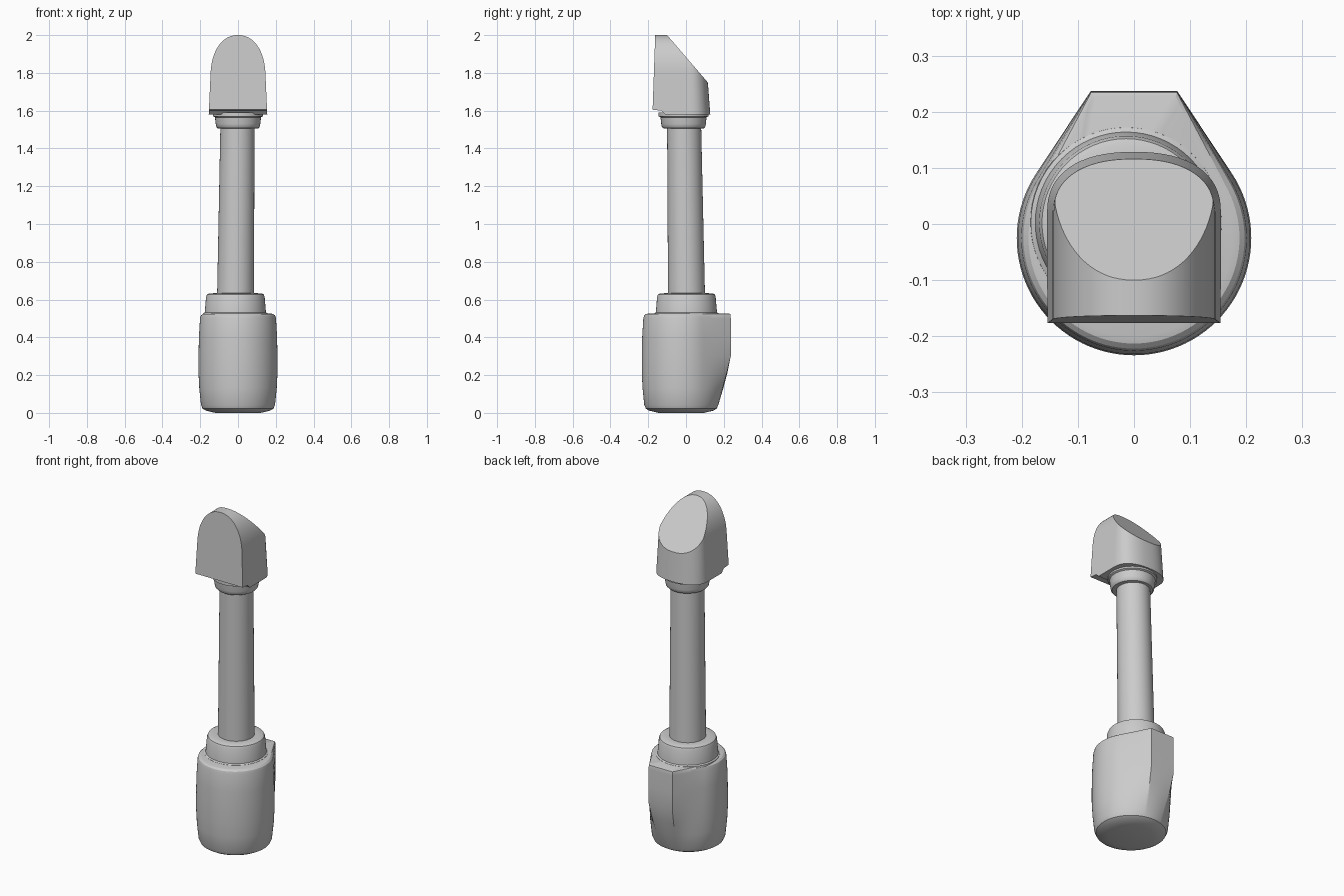
import bpy, bmesh, math
from mathutils import Vector

cube = bpy.data.objects.get("Cube")
if cube:
    bpy.data.objects.remove(cube, do_unlink=True)

GREY = (0.6, 0.6, 0.6, 1)
grey = bpy.data.materials.new("light grey")
grey.use_nodes = True
grey.diffuse_color = GREY
grey.node_tree.nodes["Principled BSDF"].inputs["Base Color"].default_value = GREY


def loft(name, rings, angle=30, cut=None):
    """Skin a stack of equal-length rings, cap both ends, optionally slice by a plane."""
    bm = bmesh.new()
    rows = [[bm.verts.new(p) for p in ring] for ring in rings]
    n = len(rows[0])
    for low, high in zip(rows, rows[1:]):
        for i in range(n):
            j = (i + 1) % n
            bm.faces.new((low[i], low[j], high[j], high[i]))
    bm.faces.new(rows[0][::-1])
    bm.faces.new(rows[-1])
    if cut:
        bmesh.ops.bisect_plane(bm, geom=bm.verts[:] + bm.edges[:] + bm.faces[:],
                               plane_co=cut[0], plane_no=cut[1], clear_outer=True)
        bmesh.ops.holes_fill(bm, edges=[e for e in bm.edges if e.is_boundary])
    bmesh.ops.remove_doubles(bm, verts=bm.verts[:], dist=0.0002)
    bmesh.ops.recalc_face_normals(bm, faces=bm.faces[:])
    mesh = bpy.data.meshes.new(name)
    bm.to_mesh(mesh)
    bm.free()
    mesh.materials.append(grey)
    obj = bpy.data.objects.new(name, mesh)
    bpy.context.collection.objects.link(obj)
    bpy.ops.object.select_all(action='DESELECT')
    obj.select_set(True)
    bpy.context.view_layer.objects.active = obj
    bpy.ops.object.shade_smooth_by_angle(angle=math.radians(angle))
    return obj


def circle(x, y, z, r, n=64):
    return [(x + r * math.cos(2 * math.pi * i / n),
             y + r * math.sin(2 * math.pi * i / n), z) for i in range(n)]


# Base: round body that swells into a flat-ended wedge at the back
BASE_Y = -0.025
ANGLES = sorted([2 * math.pi * i / 96 for i in range(96)]
                + [math.atan2(0.262, s * 0.077) for s in (1, -1)])


def base_ring(z, r, wedge):
    corner = Vector((0.077, 0.262))
    # tangent from the wedge corner to the round body
    lean = corner.angle(Vector((1, 0))) - math.acos(r / corner.length)
    ring = []
    for a in ANGLES:
        c, s = abs(math.cos(a)), math.sin(a)
        radius = r
        if s > 0 and a_between(a, lean):
            side = r / max(math.cos(math.atan2(s, c) - lean), 0.01)
            radius = max(r, min(side, corner.y / s))
        radius = r + (radius - r) * wedge
        ring.append((radius * math.cos(a), BASE_Y + radius * math.sin(a), z))
    return ring


def a_between(a, lean):
    return lean < a < math.pi - lean


base_profile = [(0, 0.12, 0), (0.012, 0.17, 0), (0.022, 0.187, 0), (0.042, 0.196, 0),
                (0.13, 0.205, 0.3), (0.21, 0.209, 0.65), (0.3, 0.209, 1), (0.4, 0.207, 1),
                (0.5, 0.201, 1), (0.515, 0.197, 0.99), (0.523, 0.188, 0.97),
                (0.526, 0.175, 0.9)]
loft("base", [base_ring(*p) for p in base_profile], 25)

# Lower collar, slim leaning stem and upper collar
loft("lower_collar", [circle(-0.014, 0.002, z, r) for z, r in
     [(0.51, 0.172), (0.527, 0.17), (0.532, 0.162), (0.615, 0.155),
      (0.627, 0.15), (0.632, 0.14), (0.634, 0.11)]], 40)
loft("stem", [circle(-0.013, 0.003, 0.6, 0.098), circle(-0.003, -0.01, 1.53, 0.09)])
loft("upper_collar", [circle(0, -0.013, z, r) for z, r in
     [(1.505, 0.09), (1.507, 0.108), (1.515, 0.115), (1.53, 0.118),
      (1.565, 0.122), (1.57, 0.132), (1.59, 0.132)]], 40)


# Head: flat front, rounded back, arched top, sliced by a slope at the back
def head_ring(z, front=None):
    t = (z - 1.6) / 0.4
    half, back = 0.154 - 0.018 * t, 0.127 - 0.03 * t
    front = -0.177 + 0.014 * t if front is None else front
    arch = half * max(0, 1 - (max(0, z - 1.8) / 0.2) ** 2.2) ** (1 / 2.2)
    pts = [(half, front + (0.02 - front) * i / 6) for i in range(6)]
    for i in range(33):
        a = math.pi * i / 32
        pts.append((half * math.copysign(abs(math.cos(a)) ** 0.85, math.cos(a)),
                    0.02 + (back - 0.02) * math.sin(a) ** 0.85))
    pts += [(-x, y) for x, y in pts[5::-1]]
    return [(max(-arch, min(arch, x)), y, z) for x, y in pts]


heights = [1.605, 1.7, 1.8] + [1.8 + 0.2 * math.sin(math.pi / 2 * i / 20) for i in range(1, 21)]
loft("head", [head_ring(1.58, -0.11), head_ring(1.6, -0.13)] + [head_ring(z) for z in heights],
     30, (Vector((0, -0.1, 2.0)), Vector((0, 0.25, 0.215))))
